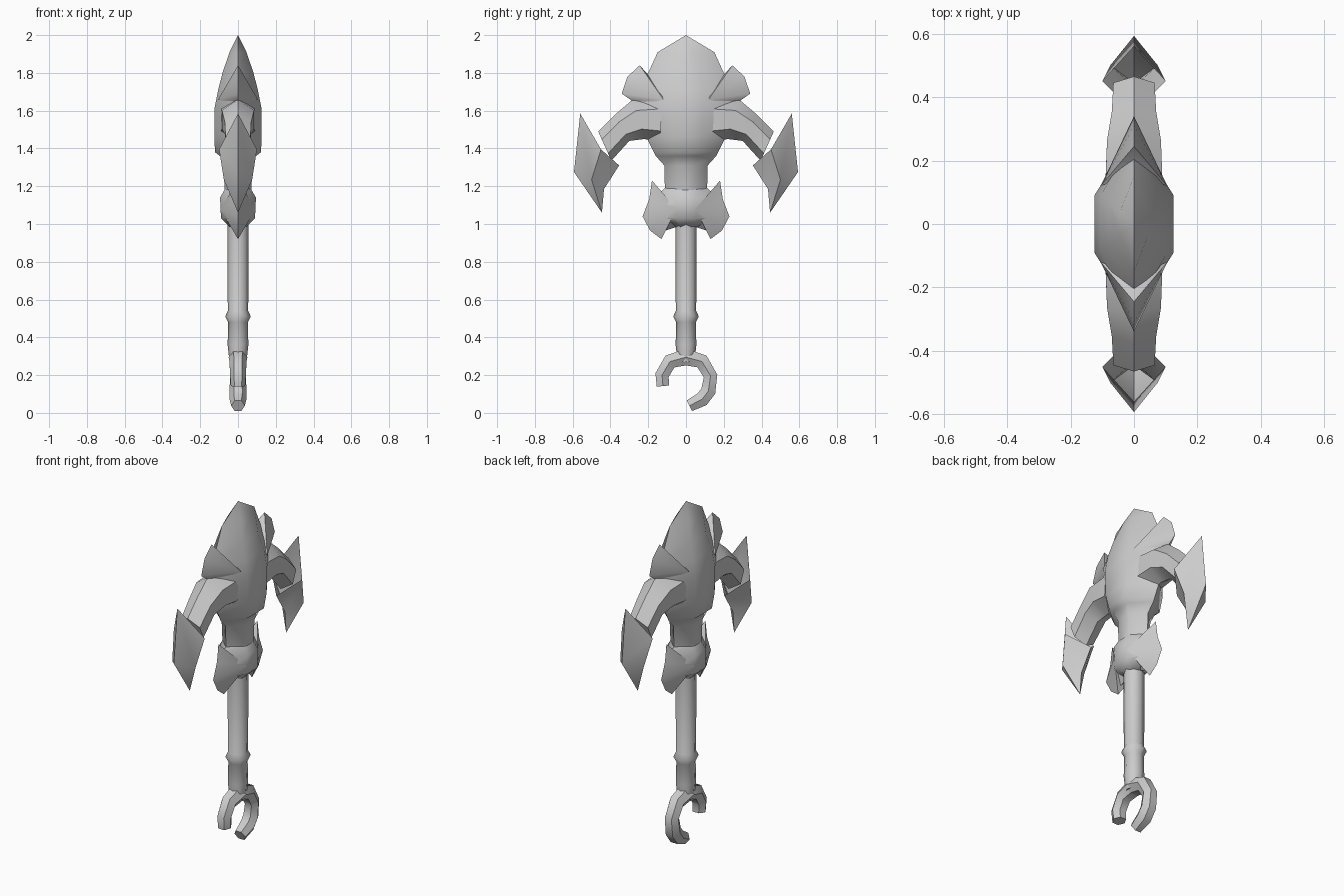
import bpy, bmesh, math
from mathutils import Vector

cube = bpy.data.objects.get("Cube")
if cube:
    bpy.data.objects.remove(cube, do_unlink=True)

grey = bpy.data.materials.new("stone_grey")
grey.use_nodes = True
colour = (0.6, 0.6, 0.6, 1)
grey.diffuse_color = colour
grey.node_tree.nodes["Principled BSDF"].inputs["Base Color"].default_value = colour


def finish(name, bm):
    bmesh.ops.remove_doubles(bm, verts=bm.verts, dist=0.0005)
    bmesh.ops.recalc_face_normals(bm, faces=bm.faces)
    mesh = bpy.data.meshes.new(name)
    bm.to_mesh(mesh)
    bm.free()
    mesh.materials.append(grey)
    obj = bpy.data.objects.new(name, mesh)
    bpy.context.collection.objects.link(obj)
    bpy.ops.object.select_all(action="DESELECT")
    obj.select_set(True)
    bpy.context.view_layer.objects.active = obj
    bpy.ops.object.shade_smooth_by_angle(angle=math.radians(50))


def loft(name, rings, cap_start=True, cap_end=True):
    """Skin a list of equally sized rings of points."""
    bm = bmesh.new()
    rows = [[bm.verts.new(p) for p in ring] for ring in rings]
    n = len(rows[0])
    for low, high in zip(rows, rows[1:]):
        for i in range(n):
            j = (i + 1) % n
            bm.faces.new((low[i], low[j], high[j], high[i]))
    if cap_start:
        bm.faces.new(rows[0])
    if cap_end:
        bm.faces.new(rows[-1])
    finish(name, bm)


def ridged(z, w, a, b):
    """Six-sided level with flat sides and sharp front and back ridges."""
    return [(w, a, z), (0, b, z), (-w, a, z), (-w, -a, z), (0, -b, z), (w, -a, z)]


def tube(name, path, radii, sides=8):
    """Tube along a path in the x = 0 plane, given as (y, z) points."""
    pts = [Vector((0, y, z)) for y, z in path]
    rings = []
    for i, (p, r) in enumerate(zip(pts, radii)):
        t = (pts[min(i + 1, len(pts) - 1)] - pts[max(i - 1, 0)]).normalized()
        side = Vector((0, -t.z, t.y))
        angles = [math.tau * k / sides for k in range(sides)]
        rings.append([p + side * r * math.sin(a) + Vector((r * math.cos(a), 0, 0)) for a in angles])
    loft(name, rings)


def fin(name, ridge, root, sign):
    """Jagged centre ridge fanned out to a root point on each flank."""
    bm = bmesh.new()
    edge = [bm.verts.new((0, sign * y, z)) for y, z in ridge]
    for s in (1, -1):
        tip = bm.verts.new((s * root[0], sign * root[1], root[2]))
        for a, b in zip(edge, edge[1:]):
            bm.faces.new((a, b, tip))
    finish(name, bm)


# Head and collar
loft("head", [ridged(*level) for level in (
    (1.12, .07, .04, .11), (1.31, .075, .045, .115), (1.36, .095, .06, .16),
    (1.38, .122, .065, .17), (1.46, .125, .085, .21), (1.61, .125, .09, .29),
    (1.71, .105, .09, .27), (1.80, .082, .07, .20), (1.91, .045, .035, .15),
    (2.0, .0, .0, .0))])
loft("collar", [ridged(*level) for level in (
    (.985, .045, .03, .06), (1.03, .09, .05, .19),
    (1.14, .095, .05, .17), (1.20, .06, .04, .10))])

# Handle with ring
tube("handle", [(0, .27), (0, .36), (0, .48), (0, .51), (0, .54), (0, 1.03)],
     [.045, .055, .052, .068, .054, .057])

# Uneven claws at the foot
tube("long_claw", [(0, .295), (.085, .272), (.13, .195), (.118, .115), (.085, .072), (.018, .038)],
     [.05, .045, .042, .045, .045, .036], 6)
tube("short_claw", [(0, .295), (-.085, .272), (-.127, .2), (-.122, .142)],
     [.05, .045, .042, .038], 6)

# Parts repeated at the front and back
for sign, side in ((-1, "front"), (1, "back")):
    fin(side + "_shoulder_spike",
        [(.16, 1.78), (.20, 1.79), (.245, 1.84), (.31, 1.78), (.34, 1.69), (.29, 1.655), (.25, 1.62)],
        (.105, .12, 1.66), sign)
    fin(side + "_collar_spike",
        [(.10, 1.16), (.14, 1.16), (.18, 1.23), (.195, 1.13), (.23, 1.04),
         (.19, .965), (.13, .92), (.11, .965), (.05, .985)],
        (.094, .05, 1.08), sign)

    # Arm: each section runs from a top ridge to a bottom ridge
    rings = []
    for ty, tz, by, bz, w in ((.12, 1.68, .14, 1.43, .09), (.28, 1.66, .22, 1.45, .085),
                              (.375, 1.58, .30, 1.44, .07), (.465, 1.49, .395, 1.335, .065)):
        top, bottom = Vector((0, sign * ty, tz)), Vector((0, sign * by, bz))
        upper, lower = top.lerp(bottom, .28), top.lerp(bottom, .75)
        out = Vector((w, 0, 0))
        rings.append([top, upper + out, lower + out, bottom, lower - out, upper - out])
    loft(side + "_arm", rings)

    # Hollow blade: open slanted rim, diamond middle, pointed foot
    rings = []
    for outer, flank, w, inner in (
            ((.56, 1.585), (.45, 1.395), .1, (.354, 1.31)),
            ((.593, 1.275), (.50, 1.235), .075, (.434, 1.185)),
            ((.445, 1.06), (.445, 1.06), 0, (.445, 1.06))):
        rings.append([(x, sign * y, z) for x, (y, z) in
                      ((0, outer), (w, flank), (0, inner), (-w, flank))])
    loft(side + "_blade", rings, cap_start=False, cap_end=False)
